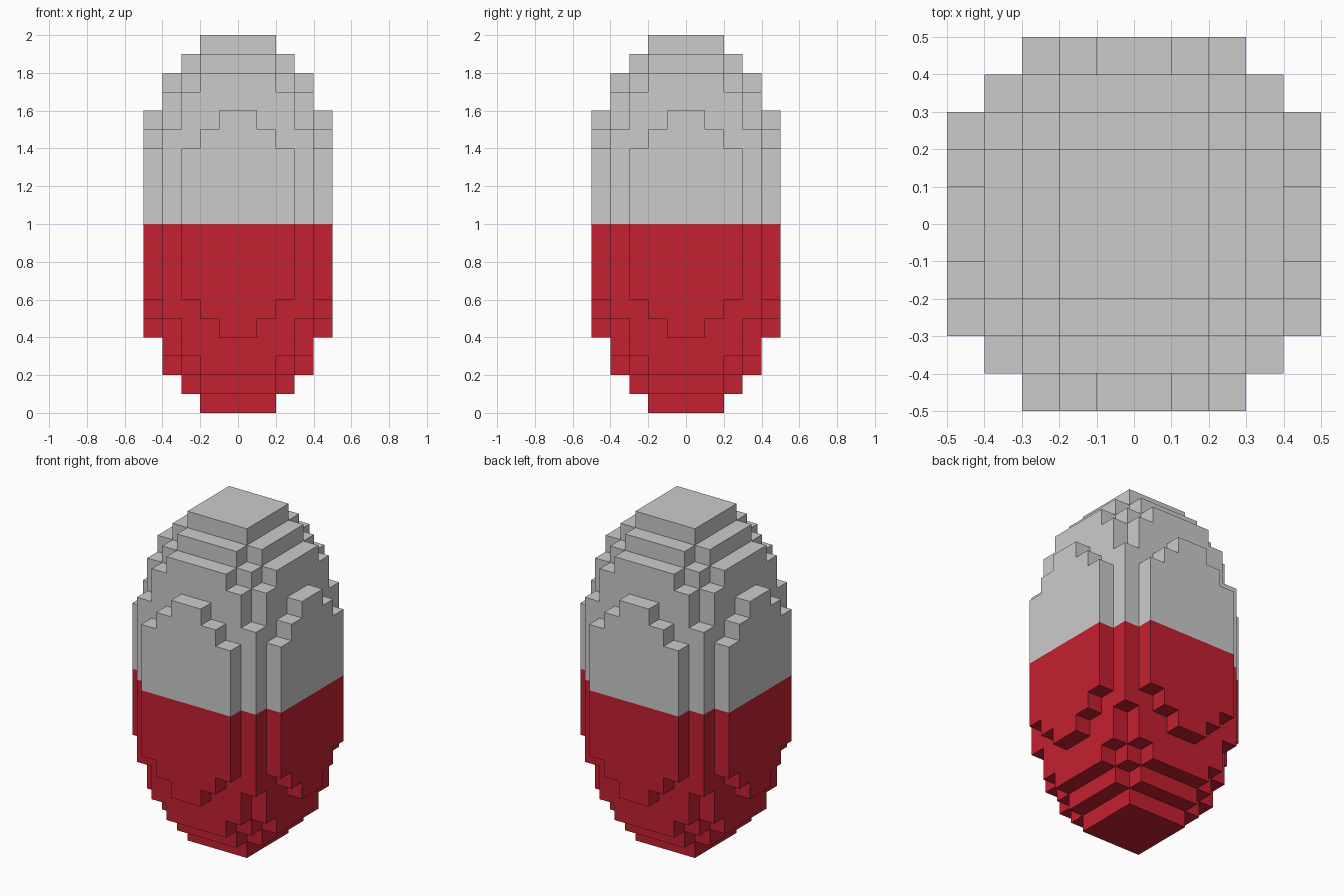
import bpy, bmesh
from mathutils import Vector

if "Cube" in bpy.data.objects:
    bpy.data.objects.remove(bpy.data.objects["Cube"])

S = 0.1              # block size
RX, RZ = 5.5, 10.5   # ellipsoid radii, in blocks


def solid(i, j, k):
    """True if the block at this grid index lies inside the ellipsoid."""
    x, y, z = i + 0.5, j + 0.5, k + 0.5
    return (abs(x) < 5 and abs(y) < 5 and abs(z) < 10
            and (x * x + y * y) / RX ** 2 + z * z / RZ ** 2 <= 1)


def block_shell(name, k_range, color=None):
    """Outer skin of the stepped ellipsoid for a range of layers."""
    bm = bmesh.new()
    for k in k_range:
        for i in range(-5, 5):
            for j in range(-5, 5):
                if not solid(i, j, k):
                    continue
                c = Vector((i + 0.5, j + 0.5, k + 0.5))
                for axis in range(3):
                    for sign in (-1, 1):
                        n = Vector((0, 0, 0))
                        n[axis] = sign
                        if solid(i + int(n.x), j + int(n.y), k + int(n.z)):
                            continue
                        u = Vector((n.y, n.z, n.x))
                        v = n.cross(u)
                        quad = [c + 0.5 * (n + a * u + b * v)
                                for a, b in ((-1, -1), (1, -1), (1, 1), (-1, 1))]
                        bm.faces.new([bm.verts.new(p * S + Vector((0, 0, 1))) for p in quad])
    bmesh.ops.remove_doubles(bm, verts=bm.verts, dist=0.001)
    # Merge flat neighbouring squares into whole panels
    bmesh.ops.dissolve_limit(bm, angle_limit=0.01, verts=bm.verts, edges=bm.edges)
    mesh = bpy.data.meshes.new(name)
    bm.to_mesh(mesh)
    bm.free()
    obj = bpy.data.objects.new(name, mesh)
    bpy.context.collection.objects.link(obj)
    if color:
        mat = bpy.data.materials.new(name + "_red")
        mat.diffuse_color = color
        mat.use_nodes = True
        mat.node_tree.nodes["Principled BSDF"].inputs["Base Color"].default_value = mat.diffuse_color
        mesh.materials.append(mat)
    return obj


# Red lower half and grey upper half of the capsule
block_shell("lower_half", range(-10, 0), (0.55, 0.015, 0.03, 1))
block_shell("upper_half", range(0, 10))
